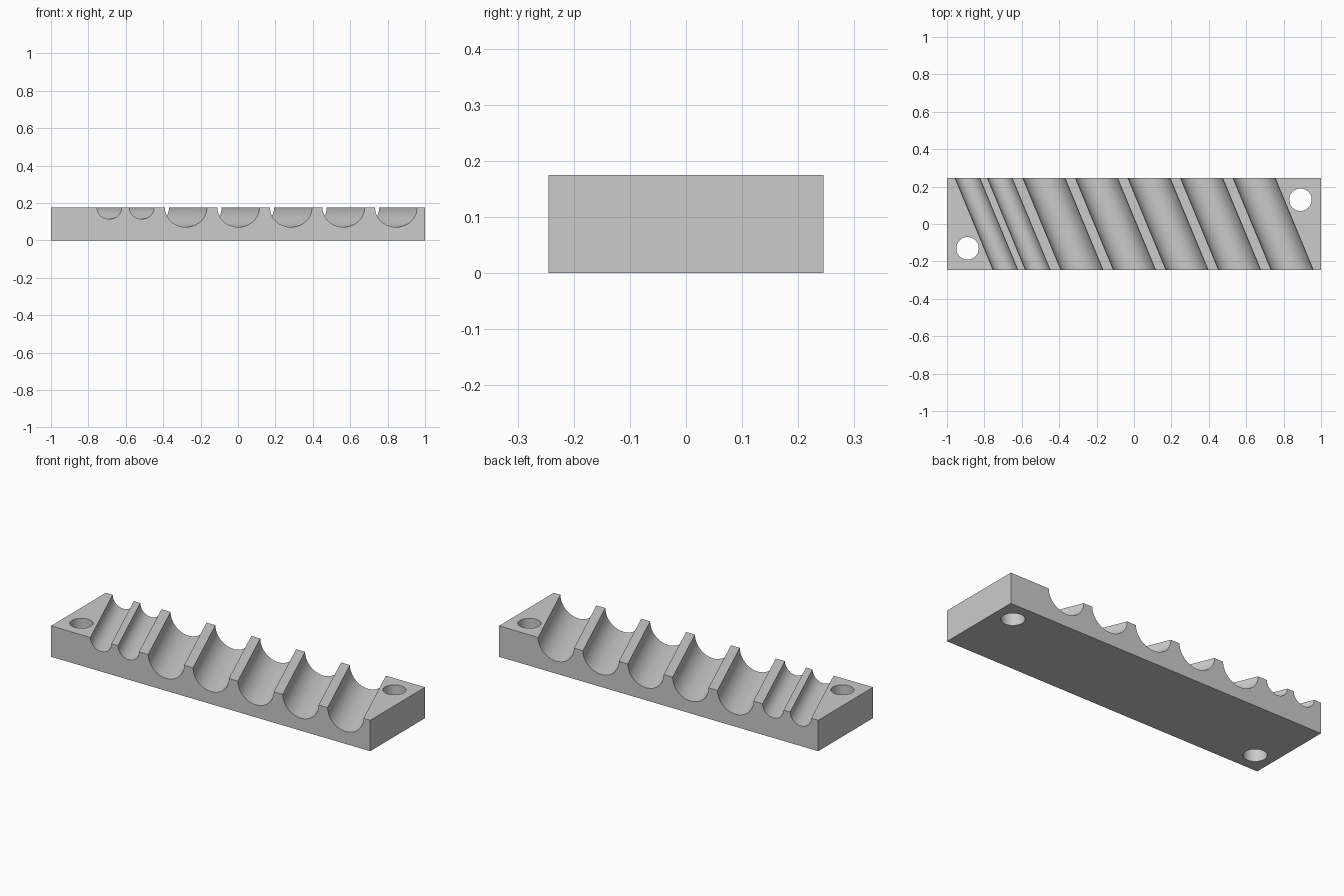
import bpy
import bmesh
from math import radians
from mathutils import Matrix

LENGTH, WIDTH, HEIGHT = 2.0, 0.49, 0.175
SLANT = radians(22.5)

default = bpy.data.objects.get("Cube")
if default:
    bpy.data.objects.remove(default, do_unlink=True)

grey = bpy.data.materials.new("plain grey")
grey.use_nodes = True
colour = (0.6, 0.6, 0.6, 1)
grey.diffuse_color = colour
grey.node_tree.nodes["Principled BSDF"].inputs["Base Color"].default_value = colour


def make_object(name, bm):
    mesh = bpy.data.meshes.new(name)
    bm.to_mesh(mesh)
    bm.free()
    mesh.materials.append(grey)
    obj = bpy.data.objects.new(name, mesh)
    bpy.context.collection.objects.link(obj)
    return obj


def add_rod(bm, radius, depth, matrix):
    bmesh.ops.create_cone(bm, cap_ends=True, segments=64, radius1=radius,
                          radius2=radius, depth=depth, matrix=matrix)


# Rectangular block
bm = bmesh.new()
bmesh.ops.create_cube(bm, size=1, matrix=Matrix.Translation((0, 0, HEIGHT / 2))
                      @ Matrix.Diagonal((LENGTH, WIDTH, HEIGHT, 1)))
block = make_object("grooved_block", bm)

# Slanted half-round grooves: two narrow, five wide
bm = bmesh.new()
grooves = [(-0.789, 0.061), (-0.616, 0.061)]
grooves += [(-0.38 + 0.281 * i, 0.104) for i in range(5)]
tilt = Matrix.Rotation(SLANT, 4, "Z") @ Matrix.Rotation(radians(90), 4, "X")
for x, radius in grooves:
    add_rod(bm, radius, 0.9, Matrix.Translation((x, 0, HEIGHT)) @ tilt)

# Mounting holes in opposite corners
for side in (-1, 1):
    add_rod(bm, 0.06, 1, Matrix.Translation((0.89 * side, 0.13 * side, 0)))
cutter = make_object("groove_and_hole_cutter", bm)
cutter.hide_render = True

# Cut the block, then discard the cutter
cut = block.modifiers.new("cut", "BOOLEAN")
cut.operation = "DIFFERENCE"
cut.solver = "EXACT"
cut.object = cutter
bpy.context.view_layer.objects.active = block
block.select_set(True)
cutter.select_set(False)
bpy.ops.object.modifier_apply(modifier=cut.name)
bpy.data.objects.remove(cutter, do_unlink=True)

bpy.ops.object.shade_smooth_by_angle(angle=radians(30))
